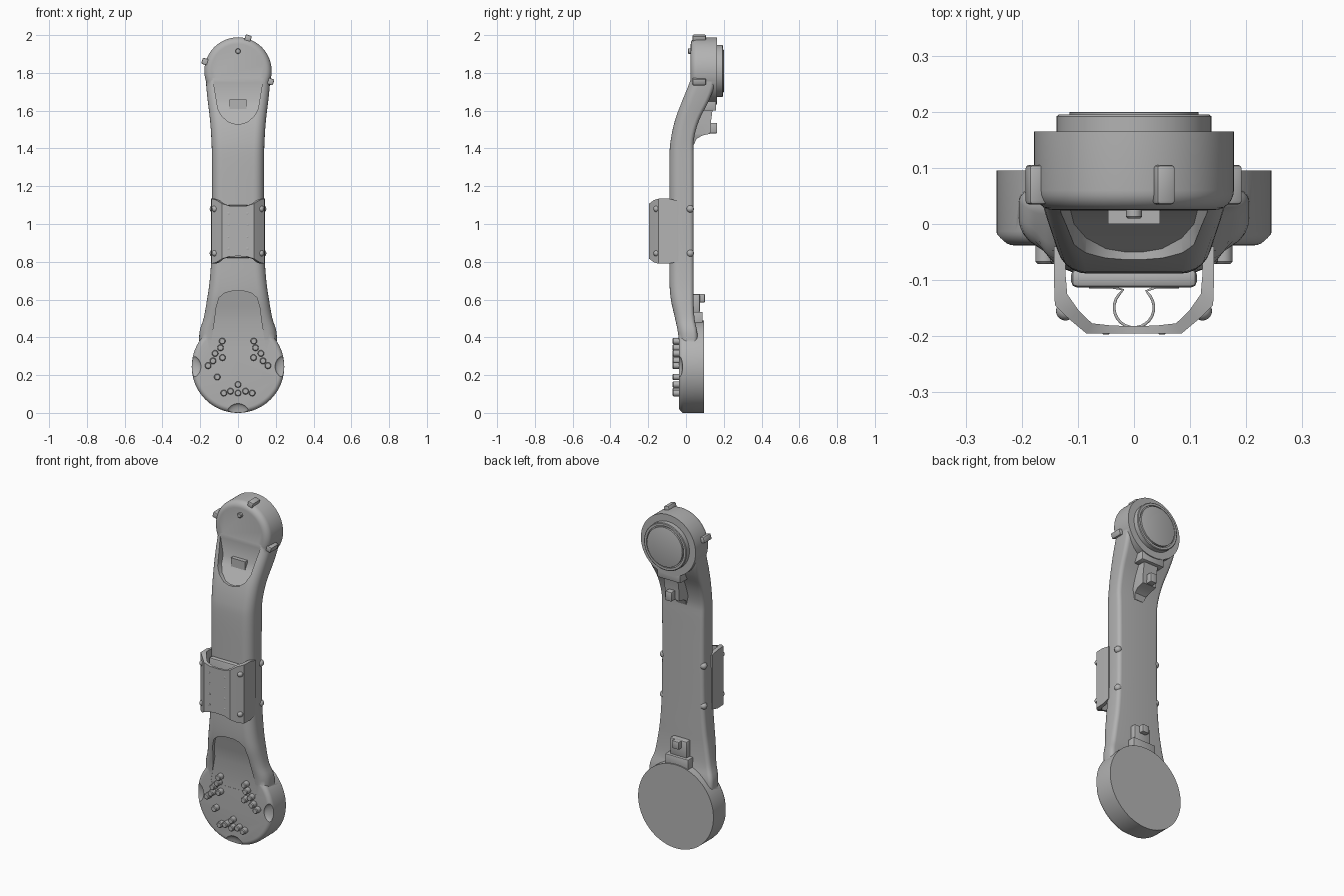
import bpy, bmesh, math
from mathutils import Matrix, Vector

cube = bpy.data.objects.get("Cube")
if cube:
    bpy.data.objects.remove(cube, do_unlink=True)

grey = bpy.data.materials.new("plain grey")
grey.use_nodes = True
grey.diffuse_color = (0.45, 0.45, 0.45, 1)
grey.node_tree.nodes["Principled BSDF"].inputs["Base Color"].default_value = (0.45, 0.45, 0.45, 1)


def finish(name, bm):
    bmesh.ops.recalc_face_normals(bm, faces=bm.faces)
    me = bpy.data.meshes.new(name)
    bm.to_mesh(me)
    bm.free()
    me.materials.append(grey)
    ob = bpy.data.objects.new(name, me)
    bpy.context.collection.objects.link(ob)
    return ob


def activate(ob):
    bpy.ops.object.select_all(action='DESELECT')
    ob.select_set(True)
    bpy.context.view_layer.objects.active = ob


def smooth(ob, angle=35):
    activate(ob)
    bpy.ops.object.shade_smooth_by_angle(angle=math.radians(angle))
    return ob


def apply_boolean(ob, other, operation):
    mod = ob.modifiers.new("join", 'BOOLEAN')
    mod.operation, mod.object, mod.solver = operation, other, 'EXACT'
    activate(ob)
    bpy.ops.object.modifier_apply(modifier=mod.name)
    bpy.data.objects.remove(other, do_unlink=True)


def loft(name, rings):
    """Skin a list of equal-length closed rings and cap both ends."""
    bm = bmesh.new()
    rows = [[bm.verts.new(p) for p in ring] for ring in rings]
    n = len(rows[0])
    for a, b in zip(rows, rows[1:]):
        for i in range(n):
            bm.faces.new((a[i], a[(i + 1) % n], b[(i + 1) % n], b[i]))
    bm.faces.new(rows[0])
    bm.faces.new(rows[-1])
    return finish(name, bm)


def disc(name, x, z, profile, n=64):
    """Turn a (radius, y) profile about an axis that runs front to back."""
    turn = [2 * math.pi * i / n for i in range(n)]
    return loft(name, [[(x + r * math.cos(t), y, z + r * math.sin(t)) for t in turn]
                       for r, y in profile])


def box(name, x, y, z, bevel=0.004, angle=0.0, pivot=(0, 0, 0)):
    bm = bmesh.new()
    bmesh.ops.create_cube(bm, size=1)
    for v in bm.verts:
        v.co = Vector([(lo + hi) / 2 + c * (hi - lo) for c, (lo, hi) in zip(v.co, (x, y, z))])
    bmesh.ops.bevel(bm, geom=bm.edges[:], offset=bevel, segments=2, affect='EDGES', profile=0.5)
    bm.transform(Matrix.Translation(pivot) @ Matrix.Rotation(-angle, 4, 'Y'))
    return smooth(finish(name, bm))


def ball(name, place, radius, scale=(1, 1, 1)):
    bm = bmesh.new()
    bmesh.ops.create_uvsphere(bm, u_segments=24, v_segments=12, radius=radius)
    bm.transform(Matrix.Translation(place) @ Matrix.Diagonal((*scale, 1)))
    return smooth(finish(name, bm))


def section(z, w, front, back):
    """Rounded arm section: soft front corners, tighter back corners."""
    depth = back - front
    rf, rb = min(0.055, depth * 0.5), min(0.022, depth * 0.3)
    corners = ((w - rf, front + rf, rf, -90), (w - rb, back - rb, rb, 0),
               (rb - w, back - rb, rb, 90), (rf - w, front + rf, rf, 180))
    pts = []
    for x, y, r, start in corners:
        for k in range(7):
            a = math.radians(start + 15 * k)
            pts.append((x + r * math.cos(a), y + r * math.sin(a), z))
    return pts


def spline(stations, steps=4):
    """Catmull-Rom through the stations."""
    v = [Vector(s) for s in stations]
    v = [v[0]] + v + [v[-1]]
    out = []
    for a, b, c, d in zip(v, v[1:], v[2:], v[3:]):
        for k in range(steps):
            t = k / steps
            out.append(0.5 * (2 * b + (c - a) * t + (2 * a - 5 * b + 4 * c - d) * t ** 2
                              + (3 * b - a - 3 * c + d) * t ** 3))
    return out + [v[-1]]


def pocket(rows):
    """Cutter that removes everything ahead of a bent floor; rows are (z, half width, floor y)."""
    cutter = loft("pocket_cutter", [[(-w, -0.3, z), (w, -0.3, z), (w, y, z), (-w, y, z)]
                                    for z, w, y in rows])
    cutter.hide_render = True
    return cutter


# Main body: curved arm joined with a large lower head and a small upper head
LOW, TOP = 0.245, 1.81
arm = [(0.30, 0.20, -0.03, 0.06), (0.42, 0.205, -0.042, 0.06), (0.5, 0.182, -0.058, 0.045),
       (0.6, 0.164, -0.08, 0.04), (0.7, 0.15, -0.088, 0.04), (0.85, 0.14, -0.088, 0.04),
       (1.1, 0.137, -0.088, 0.04), (1.35, 0.138, -0.088, 0.04), (1.45, 0.141, -0.08, 0.042),
       (1.55, 0.148, -0.058, 0.07), (1.65, 0.16, -0.022, 0.12), (1.73, 0.168, 0.01, 0.15),
       (1.8, 0.17, 0.032, 0.155)]
body = loft("body", [section(*s) for s in spline(arm)])


def head_profile(r, front, back, bevel):
    edge = [(r - bevel + bevel * math.sin(a), front + bevel - bevel * math.cos(a))
            for a in (math.radians(15 * k) for k in range(7))]
    return edge + [(r, back)]


apply_boolean(body, disc("lower_head", 0, LOW, head_profile(LOW, -0.038, 0.095, 0.025), 96), 'UNION')
apply_boolean(body, disc("upper_head", 0, TOP, head_profile(0.178, 0.025, 0.165, 0.035), 96), 'UNION')

# Recessed faces at both ends
apply_boolean(body, pocket([(0.33, 0.15, -0.037), (0.48, 0.125, -0.037), (0.56, 0.115, -0.055),
                            (0.61, 0.1, -0.066), (0.635, 0.07, -0.072), (0.645, 0.03, -0.074)]), 'DIFFERENCE')
apply_boolean(body, pocket([(1.53, 0.015, -0.05), (1.54, 0.05, -0.044), (1.57, 0.085, -0.025),
                            (1.61, 0.107, 0), (1.65, 0.113, 0.024), (1.75, 0.13, 0.024),
                            (1.83, 0.135, 0.024)]), 'DIFFERENCE')

# Shallow scoops on the rim of the lower head
for angle in (0, 180, 270):
    a = math.radians(angle)
    place = (0.26 * math.cos(a), -0.04, LOW + 0.26 * math.sin(a))
    apply_boolean(body, ball("scoop_cutter", place, 0.065, (1, 0.35, 1)), 'DIFFERENCE')
smooth(body)

# Round cap on the back of the upper head
smooth(disc("cap_ring", 0, TOP, [(0.138, 0.16), (0.138, 0.192), (0.134, 0.195), (0.121, 0.195),
                                 (0.121, 0.188), (0.115, 0.188), (0.115, 0.199), (0.112, 0.2)]))

# Lugs around the upper head and the front pin
for i, angle in enumerate((73, 164, -18)):
    box(f"head_lug_{i + 1}", (0.165, 0.198), (0.035, 0.105), (-0.017, 0.017), 0.006,
        math.radians(angle), (0, 0, TOP))
smooth(disc("front_pin", 0, 1.915, [(0.014, 0.035), (0.014, 0.013), (0.011, 0.01)], 20))


def stud(x, z):
    smooth(disc("stud", x, z, [(0.017, -0.03), (0.017, -0.067), (0.013, -0.071)], 20))


# Three groups of studs on the lower head, plus one single stud
group = [(0, -0.095), (0, -0.14), (0.04, -0.13), (-0.04, -0.13), (0.075, -0.14), (-0.075, -0.14)]
for turn in range(3):
    spin = Matrix.Rotation(math.radians(120 * turn), 2)
    for p in group:
        q = spin @ Vector(p)
        stud(q.x, LOW + q.y)
stud(-0.11, 0.19)

# Hollow clamp cover: (outer x, outer y, inner x, inner y, half height)
half = [(0, -0.195, 0, -0.182, 0.132), (0.045, -0.195, 0.04, -0.181, 0.134),
        (0.085, -0.195, 0.075, -0.177, 0.146), (0.115, -0.17, 0.098, -0.155, 0.165),
        (0.141, -0.145, 0.119, -0.125, 0.172), (0.143, -0.09, 0.122, -0.09, 0.172),
        (0.143, -0.04, 0.122, -0.04, 0.16)]
path = [(-a, b, -c, d, h) for a, b, c, d, h in half[:0:-1]] + half
MID = 0.962
smooth(loft("clamp_cover", [[(a, b, MID - h), (a, b, MID + h), (c, d, MID + h), (c, d, MID - h)]
                            for a, b, c, d, h in path]), 25)
box("clamp_plate", (-0.112, 0.112), (-0.113, -0.08), (0.82, 1.1), 0.01)

# Spring clip inside the clamp
arc = [math.radians(a) for a in range(125, 416, 15)]
strip = [(-0.08, -0.115), (-0.04, -0.115)]
strip += [(0.038 * math.cos(a), -0.149 + 0.038 * math.sin(a)) for a in arc]
strip += [(0.04, -0.115), (0.08, -0.115)]
bm = bmesh.new()
cols = [(bm.verts.new((x, y, 0.9)), bm.verts.new((x, y, 1.03))) for x, y in strip]
for a, b in zip(cols, cols[1:]):
    bm.faces.new((a[0], b[0], b[1], a[1]))
clip = finish("spring_clip", bm)
clip.modifiers.new("thickness", 'SOLIDIFY').thickness = 0.005
smooth(clip)

# Screws on the clamp, its front rivets, and side knobs along the back of the arm
for side in (-1, 1):
    for z in (0.845, 1.08):
        ball("clamp_screw", (side * 0.122, -0.155, z), 0.017)
        ball("side_knob", (side * 0.13, 0.022, z), 0.02)
    for k in range(4):
        smooth(disc("rivet", side * 0.05, 0.87 + 0.062 * k,
                    [(0.006, -0.19), (0.006, -0.196), (0.004, -0.197)], 12))

# Lower latch on the back
box("lower_latch_base", (-0.075, 0.075), (0.03, 0.088), (0.46, 0.535))
box("lower_latch_tab", (-0.055, 0.055), (0.03, 0.073), (0.53, 0.63), 0.008)
box("lower_latch_hook", (-0.022, 0.022), (0.06, 0.1), (0.585, 0.63))

# Upper latch on the back
post = [(1.42, 0.03, 0.042), (1.45, 0.038, 0.055), (1.468, 0.044, 0.085), (1.478, 0.046, 0.128),
        (1.54, 0.046, 0.132), (1.6, 0.046, 0.14), (1.66, 0.046, 0.155)]
smooth(loft("upper_latch_post", [[(-w, 0, z), (w, 0, z), (w, y, z), (-w, y, z)] for z, w, y in post]))
box("upper_latch_collar", (-0.075, 0.075), (0.08, 0.16), (1.6, 1.665), 0.006)
box("upper_latch_hook", (-0.02, 0.02), (0.12, 0.165), (1.48, 1.535))
